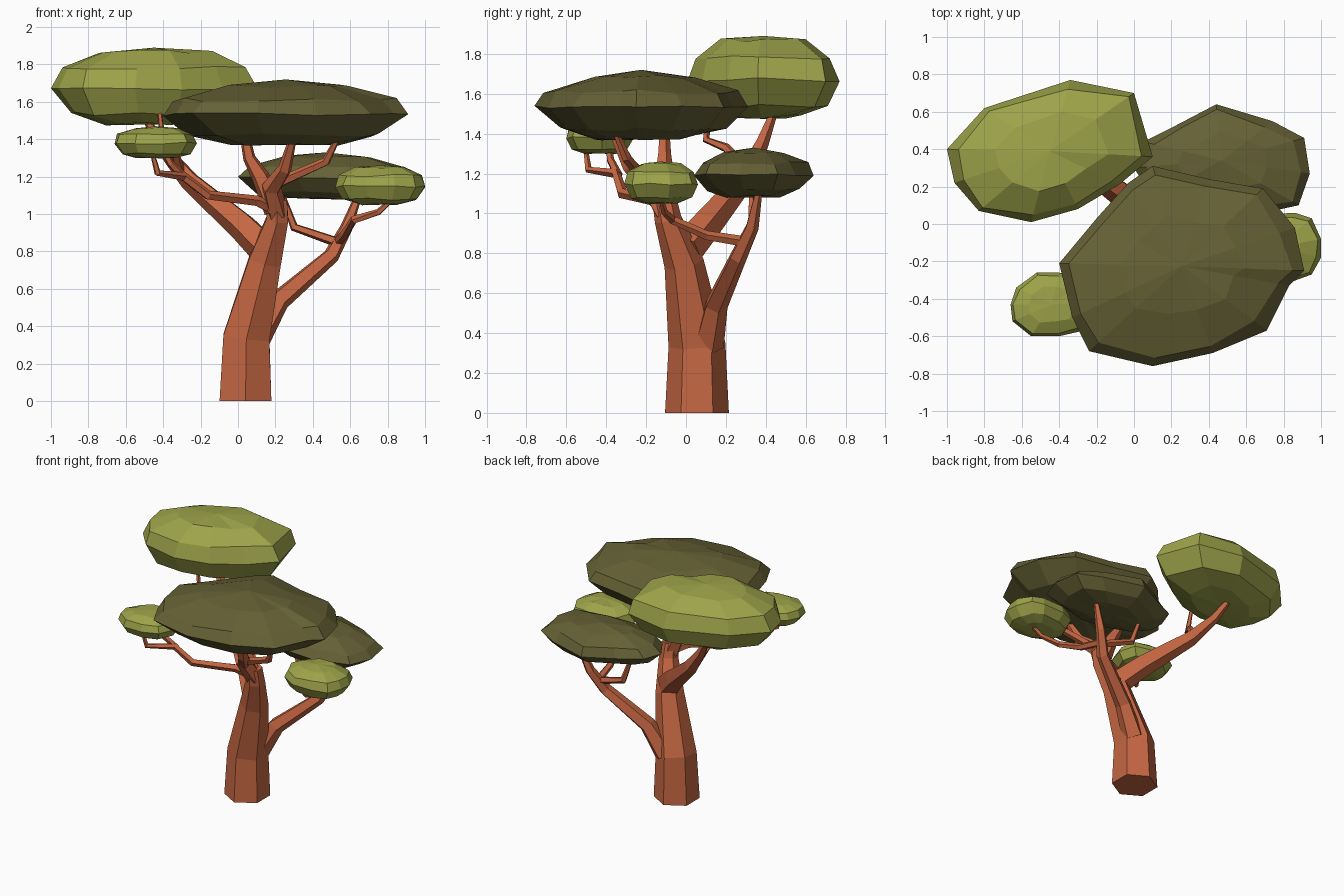
import bpy, bmesh, math, random
from mathutils import Vector

if "Cube" in bpy.data.objects:
    bpy.data.objects.remove(bpy.data.objects["Cube"])

random.seed(4)


def material(name, rgb):
    m = bpy.data.materials.new(name)
    m.diffuse_color = (*rgb, 1)
    m.use_nodes = True
    m.node_tree.nodes["Principled BSDF"].inputs["Base Color"].default_value = m.diffuse_color
    return m


BARK = material("red brown bark", (0.56, 0.135, 0.055))
LIGHT = material("light green leaves", (0.34, 0.37, 0.068))
DARK = material("dark olive leaves", (0.132, 0.12, 0.036))

# (height fraction, plan scale) rings for the leaf clumps
PLUMP = ((.01, .48), (.14, .82), (.47, 1), (.74, .91), (.94, .55))
FLAT = ((.02, .45), (.15, .78), (.46, 1), (.69, .89), (.9, .5))


def finish(bm, name, mat):
    bmesh.ops.recalc_face_normals(bm, faces=bm.faces)
    me = bpy.data.meshes.new(name)
    bm.to_mesh(me)
    bm.free()
    me.materials.append(mat)
    ob = bpy.data.objects.new(name, me)
    bpy.context.collection.objects.link(ob)


def skin(bm, rings):
    for a, b in zip(rings, rings[1:]):
        n = len(a)
        for i in range(n):
            j = (i + 1) % n
            bm.faces.new((a[i], a[j], b[j], b[i]))


def limb(name, path, sides=5):
    """Faceted tapering tube; path points are (x, y, z, radius)."""
    pts = [Vector(p[:3]) for p in path]
    bm = bmesh.new()
    rings = []
    for k, p in enumerate(pts):
        t = Vector()
        if k > 0:
            t += (p - pts[k - 1]).normalized()
        if k < len(pts) - 1:
            t += (pts[k + 1] - p).normalized()
        if p.z == 0:
            t = Vector((0, 0, 1))      # flat foot on the ground
        t.normalize()
        q = Vector((0, 0, 1)).rotation_difference(t)
        ring = []
        for i in range(sides):
            a = math.tau * i / sides + math.pi / 2
            ring.append(bm.verts.new(p + q @ Vector((math.cos(a), math.sin(a), 0)) * path[k][3]))
        rings.append(ring)
    skin(bm, rings)
    bm.faces.new(rings[0])
    bm.faces.new(rings[-1])
    finish(bm, name, BARK)


def canopy(name, outline, z0, z1, mat, profile=PLUMP):
    """Flattened leaf clump: a plan outline scaled through a rounded profile."""
    h = z1 - z0
    c = Vector(((min(p[0] for p in outline) + max(p[0] for p in outline)) / 2,
                (min(p[1] for p in outline) + max(p[1] for p in outline)) / 2))
    bm = bmesh.new()
    rings = []
    for f, s in profile:
        ring = []
        for p in outline:
            k = s if s == 1 else s * random.uniform(0.95, 1.04)
            q = c + (Vector(p) - c) * k
            ring.append(bm.verts.new((q.x, q.y, z0 + h * (f + random.uniform(-0.03, 0.03)))))
        rings.append(ring)
    skin(bm, rings)
    for ring, z in ((rings[0], z0), (rings[-1], z1)):
        v = bm.verts.new((c.x, c.y, z))
        for i in range(len(ring)):
            bm.faces.new((ring[i], ring[(i + 1) % len(ring)], v))
    finish(bm, name, mat)


# Six-sided trunk and its crown stems
limb("trunk", [(.04, .055, 0, .16), (.045, .055, .34, .143), (.145, -.01, .75, .1),
               (.21, -.09, .97, .068), (.21, -.11, 1.08, .06)], 6)
limb("centre_stem", [(.2, -.11, 1.02, .065), (.12, -.11, 1.2, .05),
                     (.06, -.11, 1.3, .035), (.03, -.11, 1.45, .025)])
limb("front_stem", [(.21, -.1, 1.0, .06), (.18, -.18, 1.14, .055),
                    (.25, -.29, 1.24, .038), (.3, -.38, 1.43, .018)])
limb("front_stem_twig", [(.2, -.2, 1.16, .03), (.47, -.3, 1.28, .025), (.54, -.36, 1.42, .014)])

# Rear left limb
limb("left_limb", [(.14, .0, .82, .09), (.02, .1, .94, .08), (-.26, .3, 1.18, .055),
                   (-.4, .38, 1.35, .035), (-.52, .46, 1.56, .015)])
limb("left_limb_twig", [(-.3, .32, 1.2, .03), (-.34, .2, 1.33, .024), (-.4, .1, 1.37, .02),
                        (-.42, .12, 1.55, .012)])

# Thin front left branch
limb("front_left_branch", [(.2, -.11, 1.02, .035), (.1, -.17, 1.07, .03), (-.16, -.32, 1.1, .027),
                           (-.29, -.35, 1.2, .025), (-.43, -.49, 1.22, .019), (-.47, -.51, 1.37, .01)])
limb("front_left_twig", [(-.28, -.34, 1.19, .024), (-.36, -.38, 1.27, .02), (-.41, -.39, 1.36, .014)])

# Rear right branch
limb("right_branch", [(.1, .11, .34, .08), (.22, .15, .54, .06), (.5, .26, .78, .045),
                      (.58, .33, .93, .035), (.66, .37, 1.14, .016)])
limb("right_branch_twig", [(.53, .28, .85, .028), (.3, .33, .93, .024), (.23, .33, 1.12, .015)])
limb("right_side_twig", [(.54, .28, .86, .028), (.57, .1, .89, .025), (.62, -.07, .97, .022),
                         (.75, -.11, 1.01, .018), (.84, -.13, 1.09, .011)])

# Leaf clumps
canopy("left_canopy", [(-1, .4), (-.96, .22), (-.83, .07), (-.55, .01), (-.3, .08), (-.08, .21),
                       (.1, .36), (0, .7), (-.34, .77), (-.8, .62)], 1.48, 1.89, LIGHT)
canopy("main_canopy", [(-.4, -.21), (-.33, -.5), (-.24, -.68), (.1, -.76), (.42, -.69), (.71, -.57),
                       (.83, -.33), (.91, -.25), (.86, -.02), (.69, .19), (.4, .24), (.1, .31),
                       (-.03, .22), (-.2, .03)], 1.37, 1.72, DARK, FLAT)
canopy("rear_canopy", [(0, .3), (.1, .14), (.32, .05), (.6, .04), (.88, .1), (.94, .27), (.91, .46),
                       (.74, .55), (.44, .64), (.23, .53), (.05, .44)], 1.08, 1.33, DARK, FLAT)
canopy("small_left_canopy", [(-.66, -.43), (-.65, -.52), (-.55, -.6), (-.4, -.6), (-.27, -.57),
                             (-.22, -.42), (-.26, -.3), (-.4, -.26), (-.52, -.26), (-.63, -.34)],
       1.3, 1.47, LIGHT)
canopy("small_right_canopy", [(.52, -.12), (.56, -.24), (.68, -.31), (.84, -.31), (.95, -.27), (1, -.18),
                              (1, -.08), (.95, .03), (.86, .06), (.68, .05), (.57, 0)],
       1.05, 1.26, LIGHT)
